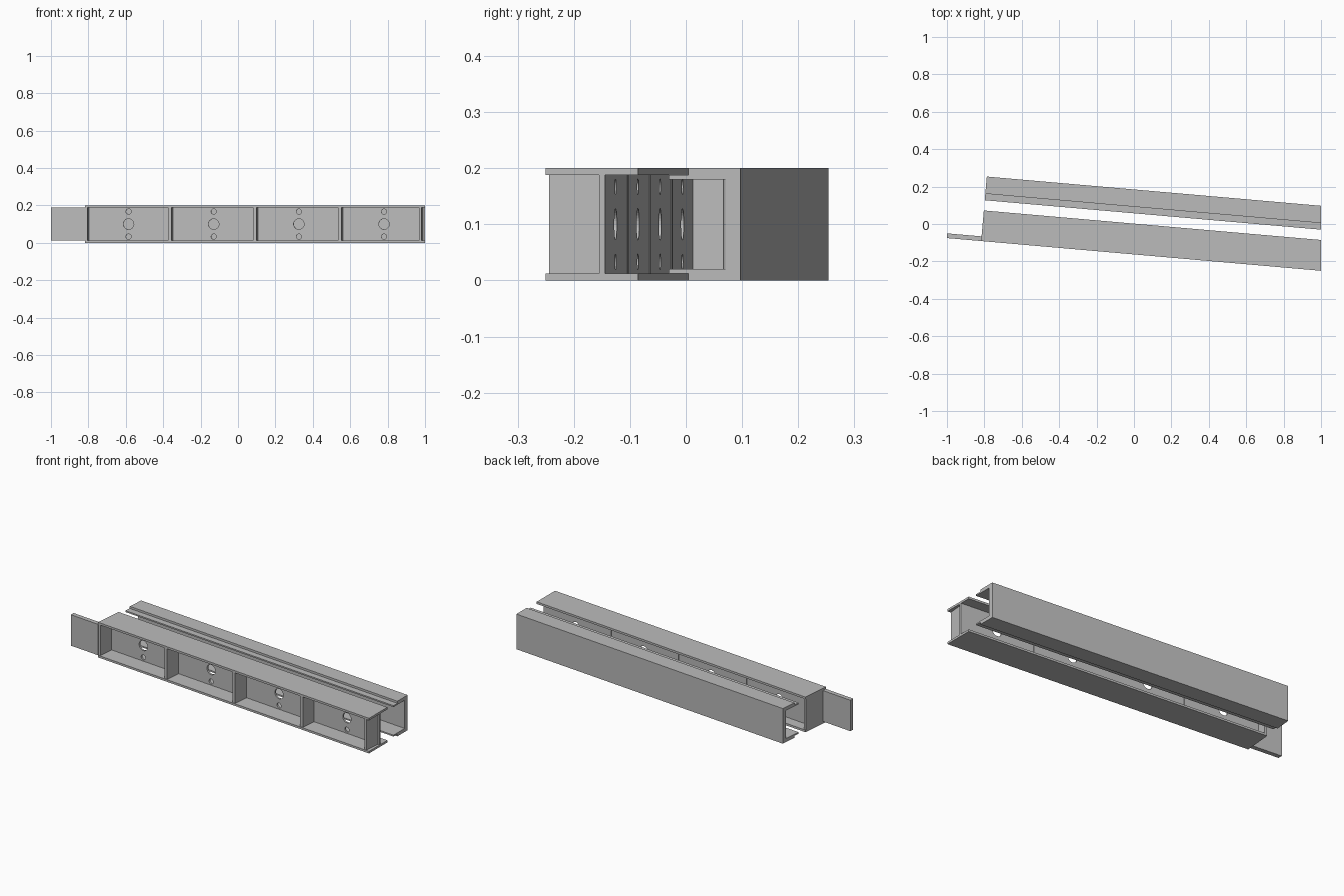
import bpy
import bmesh
from math import radians
from mathutils import Matrix, Vector

cube = bpy.data.objects.get("Cube")
if cube:
    bpy.data.objects.remove(cube, do_unlink=True)

steel = bpy.data.materials.new("grey_steel")
steel.use_nodes = True
GREY = (0.5, 0.5, 0.5, 1)
steel.diffuse_color = GREY
steel.node_tree.nodes["Principled BSDF"].inputs["Base Color"].default_value = GREY

# Everything runs along u, turned slightly about the vertical axis
TURN = Matrix.Rotation(radians(-5), 4, "Z")
START, END, H = -0.806, 1.1, 0.2
FLANGE = 0.012
FRONT, BACK = -0.162, 0.002
WEB_FRONT, WEB_BACK = -0.067, -0.057


def finish(name, bm, trim=True):
    """Turn the part, trim it square at both extremes and add it to the scene."""
    bm.transform(TURN)
    if trim:
        for side in (-1, 1):
            bmesh.ops.bisect_plane(
                bm, geom=bm.verts[:] + bm.edges[:] + bm.faces[:],
                plane_co=(side, 0, 0), plane_no=(side, 0, 0), clear_outer=True)
            rim = [e for e in bm.edges if e.is_boundary]
            if rim:
                bmesh.ops.holes_fill(bm, edges=rim)
    bmesh.ops.recalc_face_normals(bm, faces=bm.faces)
    mesh = bpy.data.meshes.new(name)
    bm.to_mesh(mesh)
    bm.free()
    mesh.materials.append(steel)
    obj = bpy.data.objects.new(name, mesh)
    bpy.context.collection.objects.link(obj)
    return obj


def extrude(name, profile, u0, u1):
    """Sweep a (v, z) profile along the beam."""
    bm = bmesh.new()
    face = bm.faces.new([bm.verts.new((u0, v, z)) for v, z in profile])
    out = bmesh.ops.extrude_face_region(bm, geom=[face])["geom"]
    moved = [g for g in out if isinstance(g, bmesh.types.BMVert)]
    bmesh.ops.translate(bm, verts=moved, vec=Vector((u1 - u0, 0, 0)))
    # extruding may drop the starting cap
    rim = [e for e in bm.edges if e.is_boundary]
    if rim:
        bmesh.ops.holes_fill(bm, edges=rim)
    return finish(name, bm)


def block(name, u0, u1, v0, v1, z0, z1):
    return extrude(name, [(v0, z0), (v1, z0), (v1, z1), (v0, z1)], u0, u1)


# Beam flanges and perforated web
block("bottom_flange", START, END, FRONT, BACK, 0, FLANGE)
block("top_flange", START, END, FRONT, BACK, H - FLANGE, H)
web = block("web", START + 0.012, END, WEB_FRONT, WEB_BACK, FLANGE, H - FLANGE)

# Stiffener plates between the bays, showing as thin seams on the back
for i, u in enumerate((-0.353, 0.104, 0.56)):
    block(f"stiffener_{i + 1}", u - 0.009, u + 0.009,
          FRONT + 0.004, WEB_BACK + 0.002, FLANGE, H - FLANGE)
block("left_end_plate", START, START + 0.012, FRONT + 0.004, BACK - 0.004,
      FLANGE, H - FLANGE)
block("right_end_plate", 0.984, 0.998, FRONT + 0.004, WEB_BACK,
      FLANGE, H - FLANGE)

# Connecting tongue beyond the beam end
block("tongue", -1.05, START, FRONT, -0.137, FLANGE, H - FLANGE)

# Rear channel with stepped lips facing the beam
half = [(0.184, H), (0.092, H), (0.092, 0.188), (0.057, 0.188),
        (0.057, 0.18), (0.157, 0.18)]
extrude("rear_channel", half + [(v, H - z) for v, z in reversed(half)], START, END)

# Three round holes in each bay of the web
bm = bmesh.new()
for bay in range(4):
    u = -0.5815 + 0.457 * bay
    for z, radius in ((0.033, 0.014), (0.1, 0.028), (0.167, 0.014)):
        place = (Matrix.Translation((u, (WEB_FRONT + WEB_BACK) / 2, z))
                 @ Matrix.Rotation(radians(90), 4, "X"))
        bmesh.ops.create_cone(bm, cap_ends=True, segments=32, radius1=radius,
                              radius2=radius, depth=0.04, matrix=place)
cutter = finish("hole_cutter", bm, trim=False)
cutter.hide_render = True
cutter.hide_viewport = True
cutter.display_type = "WIRE"
holes = web.modifiers.new("holes", "BOOLEAN")
holes.operation = "DIFFERENCE"
holes.solver = "EXACT"
holes.object = cutter
